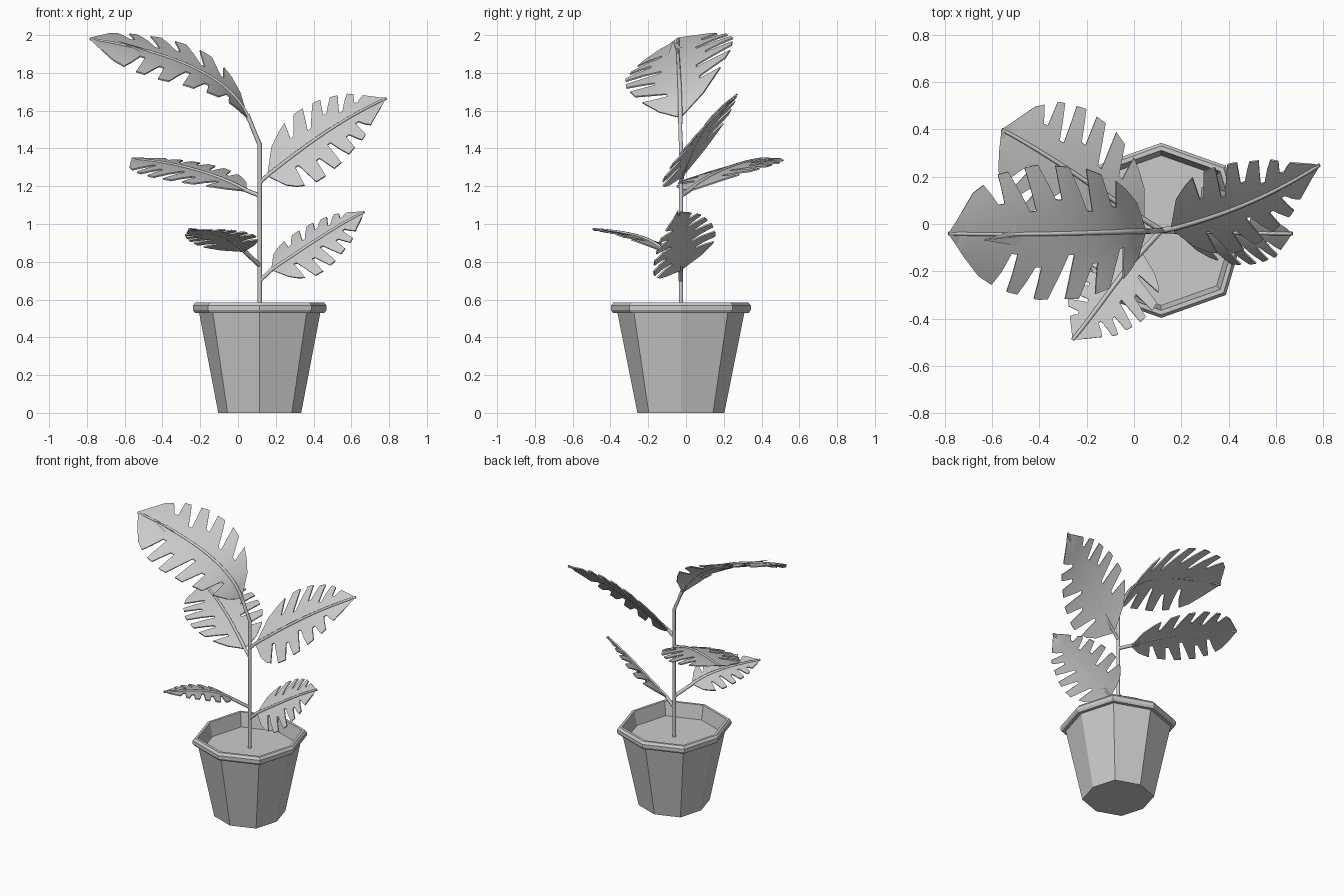
import bpy, bmesh, math
from mathutils import Vector

cube = bpy.data.objects.get("Cube")
if cube:
    bpy.data.objects.remove(cube, do_unlink=True)

GREY = (0.6, 0.6, 0.6, 1.0)
mat = bpy.data.materials.new("plain grey")
mat.use_nodes = True
mat.diffuse_color = GREY
mat.node_tree.nodes["Principled BSDF"].inputs["Base Color"].default_value = GREY

CX, CY = 0.115, -0.027


def link(name, data):
    data.materials.append(mat)
    ob = bpy.data.objects.new(name, data)
    bpy.context.collection.objects.link(ob)
    return ob


def mesh_from(name, bm):
    me = bpy.data.meshes.new(name)
    bm.to_mesh(me)
    bm.free()
    return link(name, me)


def ring(bm, r, z):
    """Slightly uneven eight-sided ring around the pot axis."""
    out = []
    for i in range(8):
        a = i * math.pi / 4
        k = 1.045 if i % 2 else 1.0
        sx = 0.955 if i % 4 == 0 else 1.0
        out.append(bm.verts.new((CX + r * k * sx * math.cos(a), CY + r * k * math.sin(a), z)))
    return out


def turned(name, profile):
    """Eight-sided shape from (radius, height) pairs, capped at both ends."""
    bm = bmesh.new()
    rings = [ring(bm, r, z) for r, z in profile]
    for lo, hi in zip(rings, rings[1:]):
        for i in range(8):
            j = (i + 1) % 8
            bm.faces.new((lo[i], lo[j], hi[j], hi[i]))
    bm.faces.new(rings[0][::-1])
    bm.faces.new(rings[-1])
    return mesh_from(name, bm)


def tube(name, pts, radius, end=1.0):
    """Round stalk through the points, thinning to the given end share."""
    cu = bpy.data.curves.new(name, "CURVE")
    cu.dimensions = "3D"
    cu.bevel_depth = radius
    cu.bevel_resolution = 1
    cu.use_fill_caps = True
    sp = cu.splines.new("POLY")
    sp.points.add(len(pts) - 1)
    for i, (p, co) in enumerate(zip(sp.points, pts)):
        p.co = (*co, 1)
        p.radius = 1 + (end - 1) * i / (len(pts) - 1)
    return link(name, cu)


def bezier(c, t):
    s = 1 - t
    return c[0] * s**3 + c[1] * 3 * s * s * t + c[2] * 3 * s * t * t + c[3] * t**3


# Half widths along the length: broad leaves and leaves with a long point
BROAD = [(0, 0.03), (0.1, 0.42), (0.25, 0.75), (0.45, 0.97), (0.65, 1),
         (0.8, 0.86), (0.9, 0.6), (1, 0)]
POINTED = [(0, 0.05), (0.05, 0.36), (0.13, 0.7), (0.28, 0.97), (0.4, 1),
           (0.55, 0.93), (0.75, 0.68), (1, 0)]
SLITS = [0.22, 0.36, 0.49, 0.62, 0.74]


def half_width(table, u):
    for (a, wa), (b, wb) in zip(table, table[1:]):
        if u <= b:
            return wa + (wb - wa) * (u - a) / (b - a)
    return 0


def leaf(name, attach, rib, across, curl, table):
    rib = [Vector(p) for p in rib]
    across = Vector(across)
    normal = (rib[3] - rib[0]).cross(across).normalized()
    if normal.z < 0:
        normal.negate()
    bm = bmesh.new()

    def point(u, v, side):
        u += 0.4 * u * (1 - u) * v
        w = half_width(table, u) * v
        bend = curl[0] + (curl[1] - curl[0]) * u
        return bm.verts.new(bezier(rib, u) + across * side * w + normal * bend * w * w)

    for side in (-1, 1):
        cuts = [s + 0.02 * side for s in SLITS]
        last = None
        for a, b in zip([0] + cuts, cuts + [1]):
            cols = []
            for t in (0, 0.33, 0.67, 1):
                mid = a + (b - a) * t
                depth = 0.42 + 0.09 * math.sin(mid * 25 + side)
                # Gap opens towards the rim of the leaf
                push = 1 - 2 * t
                if (push > 0 and a == 0) or (push < 0 and b == 1):
                    push = 0
                col = [point(mid, 0, side), point(mid, depth / 2, side)]
                for k in (0, 0.5, 1):
                    shift = push * (0.013 + 0.023 * k)
                    col.append(point(mid + shift, depth + (1 - depth) * k, side))
                cols.append(col)
            for c, d in zip(cols, cols[1:]):
                for j in range(4):
                    bm.faces.new((c[j], d[j], d[j + 1], c[j + 1]))
            if last:
                bm.faces.new((last[1], cols[0][2], last[2]))
            last = cols[-1]
    bmesh.ops.remove_doubles(bm, verts=bm.verts, dist=0.0008)
    bmesh.ops.recalc_face_normals(bm, faces=bm.faces)
    bmesh.ops.solidify(bm, geom=bm.faces[:], thickness=0.008)
    ob = mesh_from(name, bm)
    bpy.ops.object.select_all(action="DESELECT")
    ob.select_set(True)
    bpy.context.view_layer.objects.active = ob
    bpy.ops.object.shade_smooth_by_angle(angle=math.radians(35))

    # Stalk and midrib in one tapering tube
    path = [Vector(attach)] + [bezier(rib, i / 24) for i in range(25)]
    tube(name + "_midrib", path, 0.012, 0.65)


# Pot with rolled rim, and the soil inside
turned("pot", [(0.23, 0), (0.336, 0.53), (0.36, 0.53), (0.37, 0.545), (0.37, 0.568),
               (0.357, 0.585), (0.338, 0.585), (0.315, 0.47)])
turned("soil", [(0.314, 0.472), (0.317, 0.485)])

# Main stem
tube("stem", [(CX, CY, 0.47), (CX, CY, 1.42), (0.085, -0.03, 1.49), (0.05, -0.03, 1.58)], 0.013, 0.85)

# Leaves: attachment, midrib curve, half-width direction, curl at base and tip, outline
leaf("top_leaf", (0.07, -0.03, 1.53),
     [(0.05, -0.03, 1.57), (-0.05, -0.03, 1.8), (-0.4, -0.05, 1.92), (-0.785, -0.04, 1.98)],
     (0, 0.285, 0.11), (0.06, -0.06), BROAD)
leaf("upper_left_leaf", (CX, CY, 1.22),
     [(0.16, -0.02, 1.26), (0.35, 0.03, 1.41), (0.55, 0.1, 1.56), (0.785, 0.25, 1.665)],
     (-0.075, 0.17, 0.17), (-0.01, -0.01), POINTED)
leaf("back_right_leaf", (CX, CY, 1.15),
     [(0.04, 0.02, 1.18), (-0.12, 0.12, 1.27), (-0.35, 0.29, 1.33), (-0.56, 0.4, 1.345)],
     (0.135, 0.215, 0.035), (-0.01, -0.03), BROAD)
leaf("lower_left_leaf", (CX, CY, 0.7),
     [(0.18, -0.03, 0.76), (0.32, -0.03, 0.85), (0.5, -0.04, 0.98), (0.67, -0.04, 1.065)],
     (-0.075, 0.165, 0.1), (-0.04, -0.04), POINTED)
leaf("front_right_leaf", (CX, CY, 0.78),
     [(0.03, -0.12, 0.86), (-0.05, -0.2, 0.945), (-0.15, -0.36, 0.96), (-0.26, -0.49, 0.972)],
     (-0.15, 0.12, -0.025), (-0.01, -0.01), POINTED)
